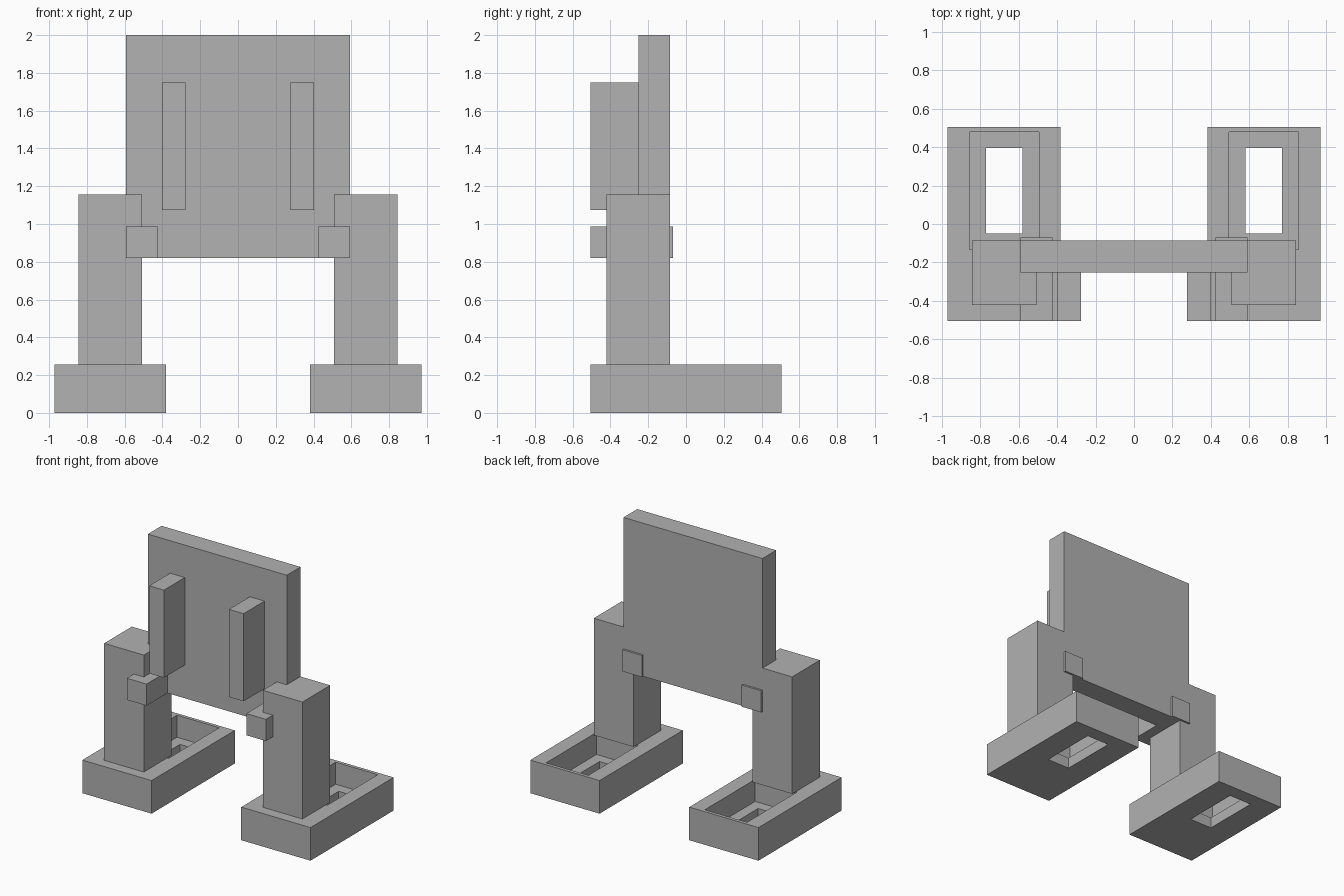
import bpy
import bmesh

cube = bpy.data.objects.get("Cube")
if cube:
    bpy.data.objects.remove(cube, do_unlink=True)

# Single material
grey = bpy.data.materials.new("mid_grey")
grey.use_nodes = True
GREY = (0.445, 0.445, 0.445, 1)
grey.diffuse_color = GREY
next(n for n in grey.node_tree.nodes if n.type == 'BSDF_PRINCIPLED').inputs["Base Color"].default_value = GREY


def loft(name, sections, side=1, closed=False):
    """Join rectangles (x0, x1, y0, y1, z); side=-1 flips the part to -x."""
    bm = bmesh.new()
    rings = [[bm.verts.new((side * x, y, z))
              for x, y in ((x0, y0), (x1, y0), (x1, y1), (x0, y1))]
             for x0, x1, y0, y1, z in sections]
    if closed:
        pairs = zip(rings, rings[1:] + rings[:1])
    else:
        pairs = zip(rings, rings[1:])
        bm.faces.new(rings[0])
        bm.faces.new(rings[-1])
    for a, b in pairs:
        for i in range(4):
            j = (i + 1) % 4
            bm.faces.new((a[i], a[j], b[j], b[i]))
    bmesh.ops.recalc_face_normals(bm, faces=bm.faces)
    mesh = bpy.data.meshes.new(name)
    bm.to_mesh(mesh)
    bm.free()
    mesh.materials.append(grey)
    obj = bpy.data.objects.new(name, mesh)
    bpy.context.collection.objects.link(obj)
    return obj


def box(name, x, y, z, side=1):
    return loft(name, [(*x, *y, h) for h in z], side)


# Upright panel
box("panel", (-0.592, 0.592), (-0.252, -0.085), (0.82, 2.0))

for label, side in (("left", 1), ("right", -1)):
    # Fin standing out from the panel front
    box(label + "_fin", (0.277, 0.402), (-0.506, -0.25), (1.075, 1.75), side)
    # Square pin running through panel and leg
    box(label + "_pin", (0.425, 0.592), (-0.506, -0.07), (0.82, 0.987), side)
    # Leg column
    box(label + "_leg", (0.507, 0.845), (-0.422, -0.085), (0.255, 1.156), side)
    # Foot with a pocket on top and a slot through its floor
    outer = (0.382, 0.972, -0.506, 0.506)
    pocket = (0.496, 0.856, -0.133, 0.48)
    slot = (0.58, 0.772, -0.05, 0.397)
    loft(label + "_foot",
         [(*outer, 0), (*outer, 0.255), (*pocket, 0.255),
          (*pocket, 0.085), (*slot, 0.085), (*slot, 0)], side, closed=True)
